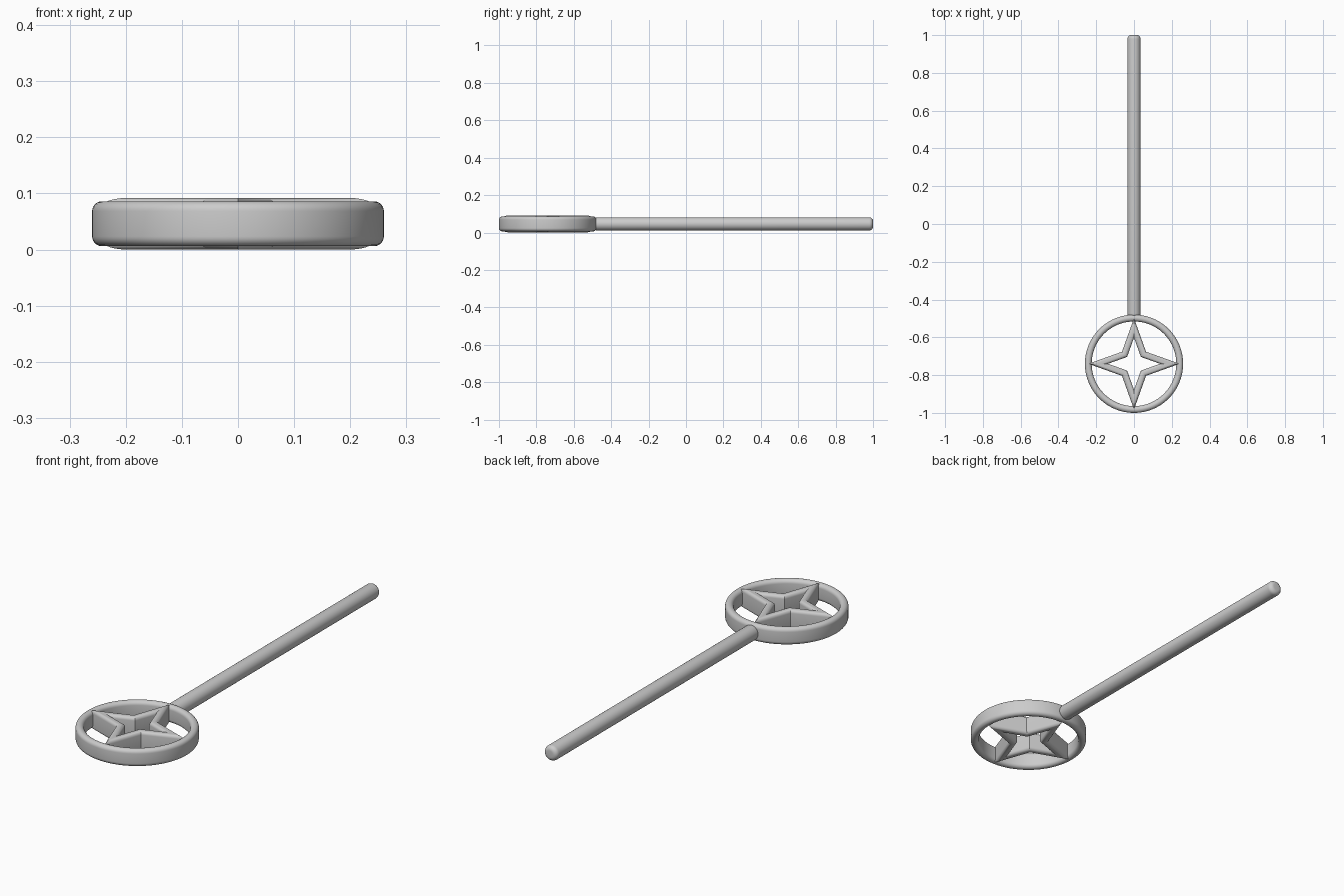
import bpy, bmesh, math

if "Cube" in bpy.data.objects:
    bpy.data.objects.remove(bpy.data.objects["Cube"])

MID = 0.046      # height of the centre plane
HUB = -0.74      # y of the ring centre


def rounded_section(w, h, r, n=6):
    """Rounded rectangle as (offset, z) points."""
    pts = []
    for k, (sx, sz) in enumerate([(1, 1), (-1, 1), (-1, -1), (1, -1)]):
        for i in range(n + 1):
            a = math.pi / 2 * (k + i / n)
            pts.append((sx * (w / 2 - r) + r * math.cos(a),
                        sz * (h / 2 - r) + r * math.sin(a)))
    return pts


def finish(name, bm, angle):
    bmesh.ops.remove_doubles(bm, verts=bm.verts, dist=1e-5)
    bmesh.ops.recalc_face_normals(bm, faces=bm.faces)
    me = bpy.data.meshes.new(name)
    bm.to_mesh(me)
    bm.free()
    ob = bpy.data.objects.new(name, me)
    bpy.context.collection.objects.link(ob)
    bpy.ops.object.select_all(action='DESELECT')
    ob.select_set(True)
    bpy.context.view_layer.objects.active = ob
    bpy.ops.object.shade_smooth_by_angle(angle=math.radians(angle))
    return ob


def sweep(name, path, section, angle):
    """Sweep a section round a closed flat path with mitred corners."""
    bm = bmesh.new()
    n, rings = len(path), []
    for i, (x, y) in enumerate(path):
        px, py = path[i - 1]
        qx, qy = path[(i + 1) % n]
        l1, l2 = math.hypot(x - px, y - py), math.hypot(qx - x, qy - y)
        n1 = ((y - py) / l1, -(x - px) / l1)
        n2 = ((qy - y) / l2, -(qx - x) / l2)
        d = 1 + n1[0] * n2[0] + n1[1] * n2[1]
        mx, my = (n1[0] + n2[0]) / d, (n1[1] + n2[1]) / d
        rings.append([bm.verts.new((x + mx * o, y + my * o + HUB, MID + z))
                      for o, z in section])
    m = len(section)
    for i in range(n):
        a, b = rings[i], rings[(i + 1) % n]
        for j in range(m):
            k = (j + 1) % m
            bm.faces.new((a[j], b[j], b[k], a[k]))
    return finish(name, bm, angle)


def circle(r, n):
    return [(r * math.cos(2 * math.pi * i / n), r * math.sin(2 * math.pi * i / n))
            for i in range(n)]


# Outer ring
sweep("ring", circle(0.242, 96), rounded_section(0.036, 0.08, 0.0175), 40)

# Four-pointed open star inside the ring
star = []
for i in range(8):
    r = 0.19 if i % 2 == 0 else 0.05 * math.sqrt(2)
    star.append((r * math.cos(i * math.pi / 4), r * math.sin(i * math.pi / 4)))
sweep("star", star, rounded_section(0.035, 0.092, 0.015), 30)

# Handle rod with rounded ends, lathed round the y axis
R, B, Y0, Y1 = 0.035, 0.02, -0.494, 1.0
arc = [(R - B + B * math.sin(t * math.pi / 12), B - B * math.cos(t * math.pi / 12))
       for t in range(7)]
profile = ([(0, Y0)] + [(r, Y0 + d) for r, d in arc]
           + [(r, Y1 - d) for r, d in reversed(arc)] + [(0, Y1)])
bm = bmesh.new()
vs = [bm.verts.new((r, y, MID)) for r, y in profile]
es = [bm.edges.new(p) for p in zip(vs, vs[1:])]
bmesh.ops.spin(bm, geom=vs + es, cent=(0, 0, MID), axis=(0, 1, 0),
               angle=2 * math.pi, steps=48)
finish("handle", bm, 40)
